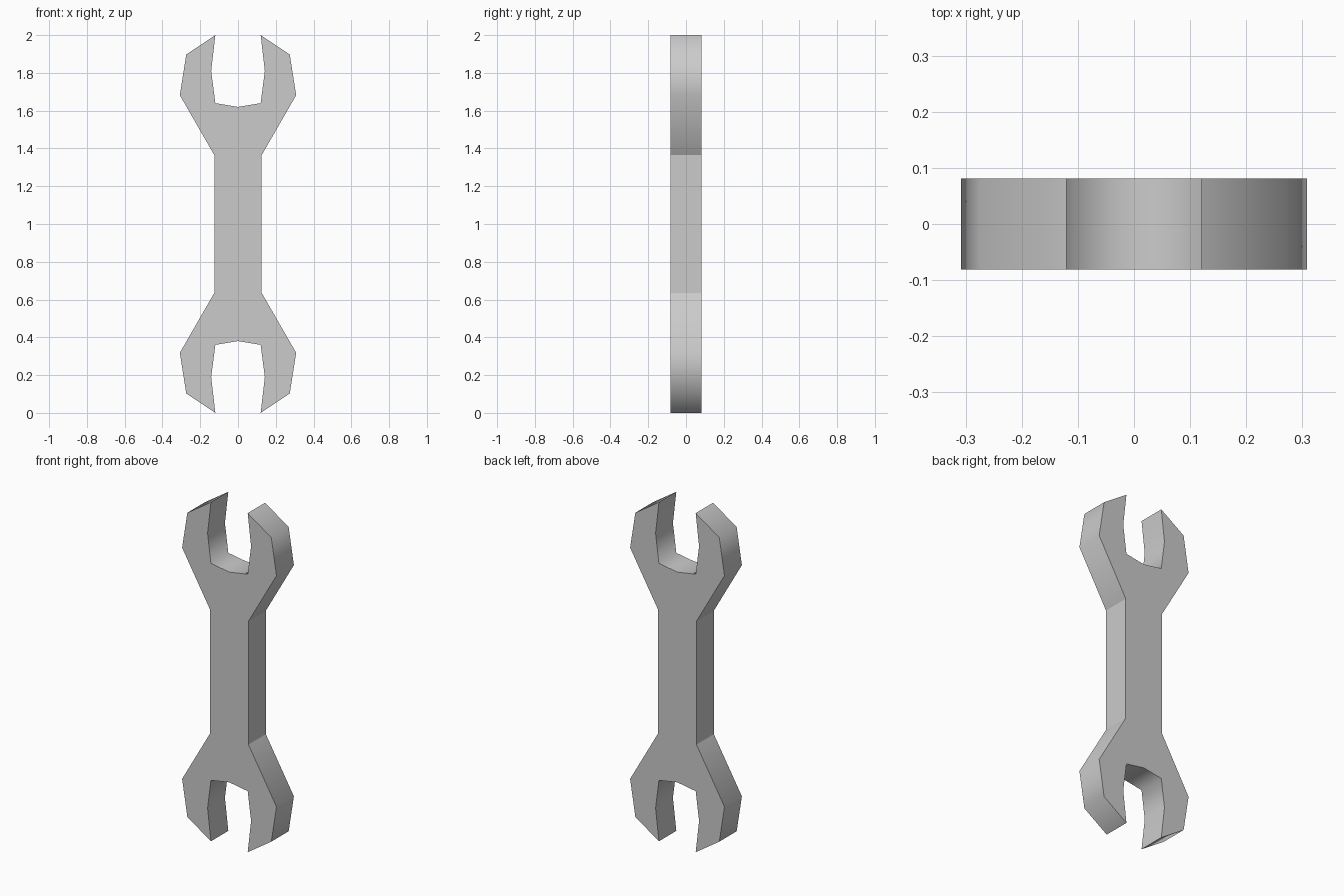
import bpy, bmesh

if "Cube" in bpy.data.objects:
    bpy.data.objects.remove(bpy.data.objects["Cube"])

# One quarter of the outline: half width, height above the middle
QUARTER = [(0.125, 0.364), (0.308, 0.682), (0.274, 0.897), (0.12, 1.0),
           (0.142, 0.81), (0.12, 0.64), (0.0, 0.62)]
HALF_DEPTH = 0.081

# Full outline, mirrored left to right and top to bottom
right_top = QUARTER
left_top = [(-x, z) for x, z in reversed(QUARTER[:-1])]
left_low = [(-x, -z) for x, z in QUARTER]
right_low = [(x, -z) for x, z in reversed(QUARTER[:-1])]
outline = right_top + left_top + left_low + right_low

# Extrude the outline into a thick plate
bm = bmesh.new()
plate = bm.faces.new([bm.verts.new((x, -HALF_DEPTH, z + 1)) for x, z in outline])
extruded = bmesh.ops.extrude_face_region(bm, geom=[plate], use_keep_orig=True)
back = [v for v in extruded["geom"] if isinstance(v, bmesh.types.BMVert)]
bmesh.ops.translate(bm, verts=back, vec=(0, 2 * HALF_DEPTH, 0))
bmesh.ops.recalc_face_normals(bm, faces=bm.faces)

# Smooth rim, flat front and back, creases at the necks and jaw tips
for face in bm.faces:
    face.smooth = abs(face.normal.y) < 0.5
for edge in bm.edges:
    a, b = edge.verts
    on_cap = abs(a.co.y - b.co.y) < 0.001
    height = abs(a.co.z - 1)
    edge.smooth = not (on_cap or height < 0.4 or height > 0.98)

mesh = bpy.data.meshes.new("wrench_body")
bm.to_mesh(mesh)
bm.free()

steel = bpy.data.materials.new("grey_steel")
steel.diffuse_color = (0.6, 0.6, 0.6, 1)
steel.use_nodes = True
steel.node_tree.nodes["Principled BSDF"].inputs["Base Color"].default_value = steel.diffuse_color
mesh.materials.append(steel)
wrench = bpy.data.objects.new("wrench_body", mesh)
bpy.context.collection.objects.link(wrench)
